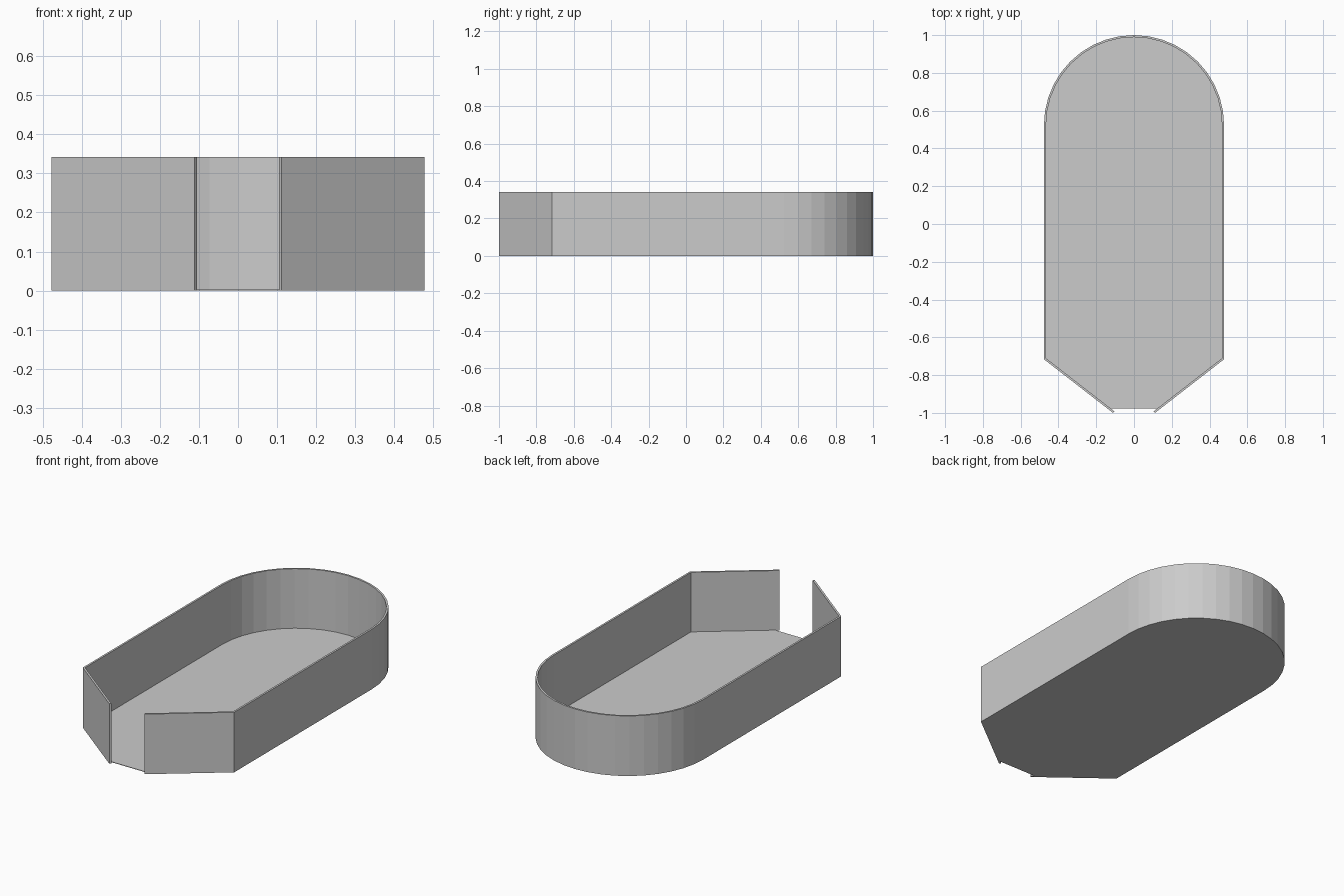
import bpy, bmesh, math
from mathutils import Vector

if "Cube" in bpy.data.objects:
    bpy.data.objects.remove(bpy.data.objects["Cube"])

R, T, H = 0.477, 0.011, 0.342      # outer half width, wall thickness, height
ARC_Y = 1 - R                      # centre of the rounded back
SHOULDER = Vector((R, -0.716))     # where the front starts to taper
TIP = Vector((0.111, -1.0))        # outer end of the tapered wall
FLOOR_Y = -0.978                   # front edge of the floor

taper = (TIP - SHOULDER).normalized()
inward = Vector((taper.y, -taper.x))
inner_tip = TIP + inward * T


def on_inner_taper(x=None, y=None):
    t = (x - inner_tip.x) / taper.x if x is not None else (y - inner_tip.y) / taper.y
    return inner_tip + taper * t


def outline(radius, shoulder, tip):
    """Open U-shaped outline, right tip round the back to the left tip."""
    arc = [(radius * math.cos(math.pi * i / 20), ARC_Y + radius * math.sin(math.pi * i / 20))
           for i in range(21)]
    return [(tip.x, tip.y), (shoulder.x, shoulder.y), *arc,
            (-shoulder.x, shoulder.y), (-tip.x, tip.y)]


def make_object(name, bm):
    bmesh.ops.recalc_face_normals(bm, faces=bm.faces)
    mesh = bpy.data.meshes.new(name)
    bm.to_mesh(mesh)
    bm.free()
    obj = bpy.data.objects.new(name, mesh)
    bpy.context.collection.objects.link(obj)


# Wall: strip of closed box sections following the outline, open at the front
inner_shoulder = on_inner_taper(x=R - T)
outer = outline(R, SHOULDER, TIP)
inner = outline(R - T, inner_shoulder, inner_tip)
bm = bmesh.new()
rings = [[bm.verts.new((*p, z)) for p, z in ((o, 0), (o, H), (i, H), (i, 0))]
         for o, i in zip(outer, inner)]
for a, b in zip(rings, rings[1:]):
    for k in range(4):
        n = (k + 1) % 4
        bm.faces.new((a[k], a[n], b[n], b[k]))
bm.faces.new(rings[0])
bm.faces.new(rings[-1])
make_object("wall", bm)

# Floor: thin plate filling the inside, set slightly back at the opening
bm = bmesh.new()
plate = outline(R - T, inner_shoulder, on_inner_taper(y=FLOOR_Y))
face = bm.faces.new([bm.verts.new((x, y, 0)) for x, y in plate])
top = bmesh.ops.extrude_face_region(bm, geom=[face], use_keep_orig=True)
bmesh.ops.translate(bm, vec=(0, 0, 0.003),
                    verts=[v for v in top["geom"] if isinstance(v, bmesh.types.BMVert)])
make_object("floor", bm)
